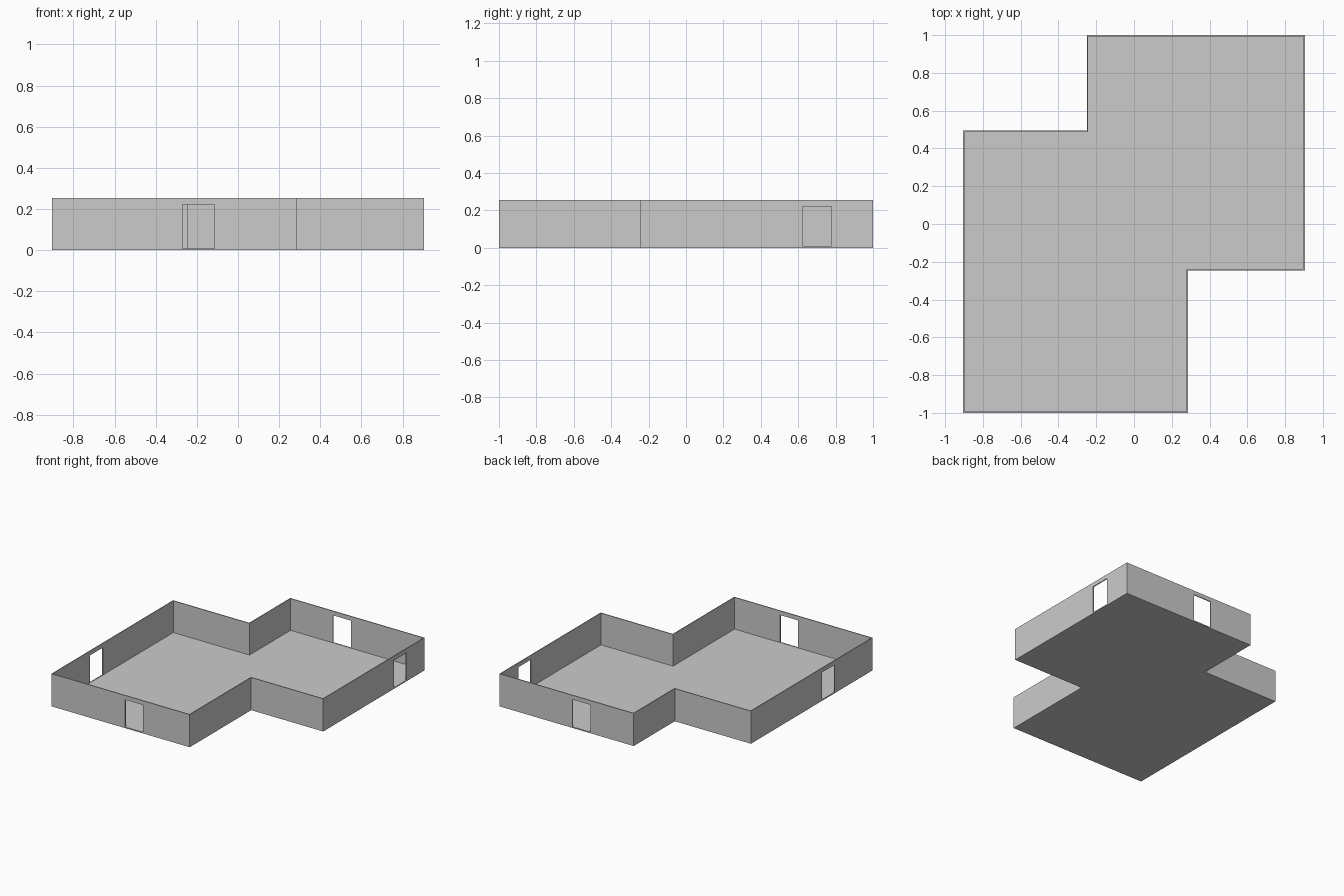
import bpy, bmesh

if "Cube" in bpy.data.objects:
    bpy.data.objects.remove(bpy.data.objects["Cube"])

HEIGHT, THICK, FLOOR = 0.254, 0.007, 0.007
DOOR_BOTTOM, DOOR_TOP = 0.009, 0.221

OUTLINE = [(-0.905, -1), (0.285, -1), (0.285, -0.245), (0.905, -0.245),
           (0.905, 1), (-0.25, 1), (-0.25, 0.495), (-0.905, 0.495)]


def add_object(name, bm):
    bmesh.ops.recalc_face_normals(bm, faces=bm.faces)
    mesh = bpy.data.meshes.new(name)
    bm.to_mesh(mesh)
    bm.free()
    obj = bpy.data.objects.new(name, mesh)
    bpy.context.collection.objects.link(obj)
    return obj


def extrude(bm, face, dz, keep=False):
    geom = bmesh.ops.extrude_face_region(bm, geom=[face], use_keep_orig=keep)["geom"]
    new = [f for f in geom if isinstance(f, bmesh.types.BMFace)][0]
    bmesh.ops.translate(bm, verts=new.verts[:], vec=(0, 0, dz))
    if not keep and face.is_valid:
        bmesh.ops.delete(bm, geom=[face], context='FACES_ONLY')
    return new


# Floor and walls: extrude the plan, inset by the wall thickness, sink the floor
bm = bmesh.new()
base = bm.faces.new([bm.verts.new((x, y, 0)) for x, y in OUTLINE])
top = extrude(bm, base, HEIGHT, keep=True)
bmesh.ops.recalc_face_normals(bm, faces=bm.faces)
bmesh.ops.inset_region(bm, faces=[top], thickness=THICK, use_even_offset=True)
extrude(bm, top, FLOOR - HEIGHT)
room = add_object("room_shell", bm)

# Door openings: (name, centre x, centre y, size x, size y)
DOORS = [("front", -0.1925, -1, 0.155, 0.05), ("back", 0.2, 1, 0.155, 0.05),
         ("right", 0.905, 0.7, 0.05, 0.155), ("left", -0.905, -0.456, 0.05, 0.155)]
for side, x, y, sx, sy in DOORS:
    bm = bmesh.new()
    bmesh.ops.create_cube(bm, size=1)
    bmesh.ops.scale(bm, verts=bm.verts, vec=(sx, sy, DOOR_TOP - DOOR_BOTTOM))
    bmesh.ops.translate(bm, verts=bm.verts, vec=(x, y, (DOOR_TOP + DOOR_BOTTOM) / 2))
    cutter = add_object(side + "_door_cutter", bm)
    cutter.hide_render = True
    cutter.hide_set(True)
    cut = room.modifiers.new(side + "_door", 'BOOLEAN')
    cut.operation = 'DIFFERENCE'
    cut.solver = 'EXACT'
    cut.object = cutter
